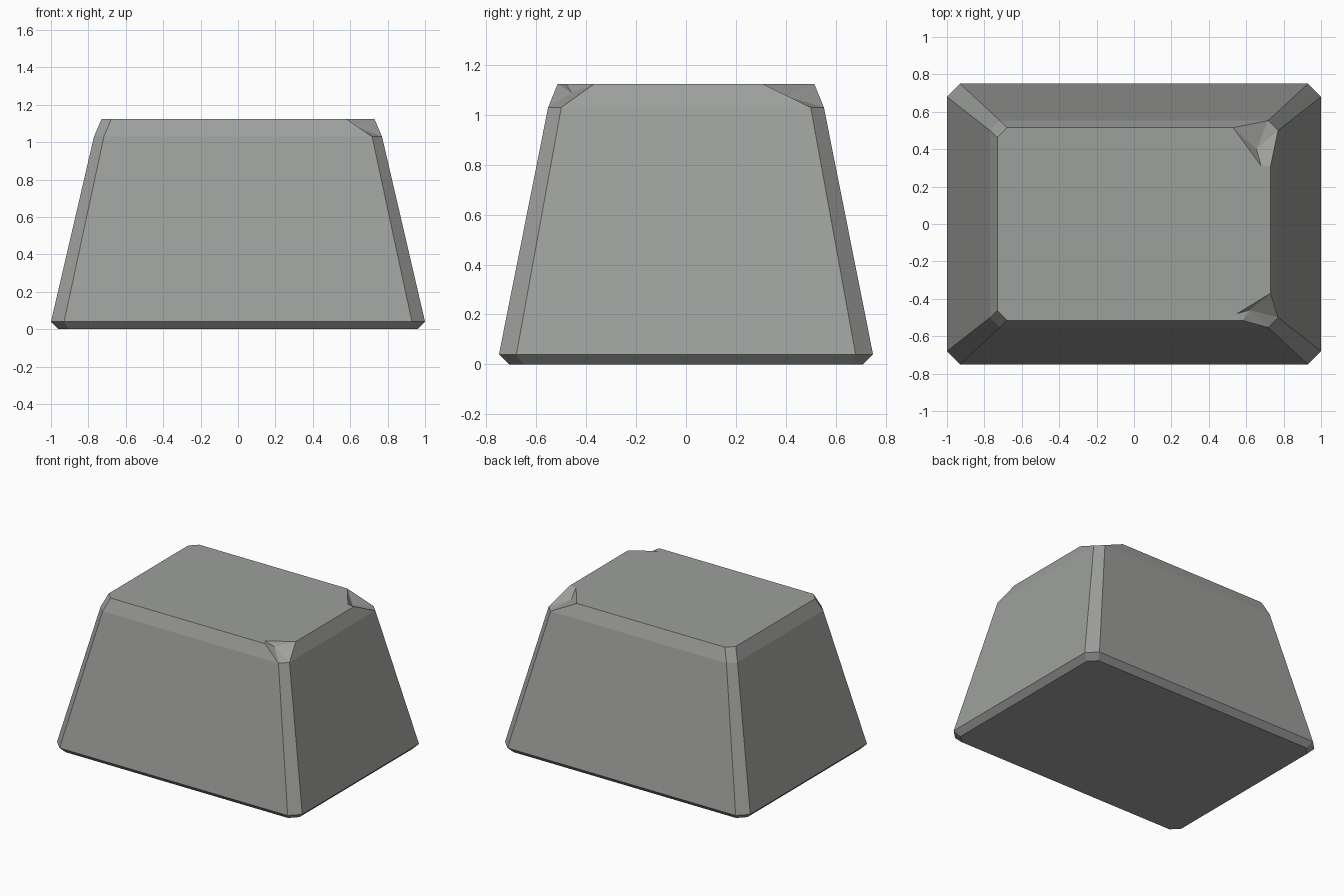
import bpy, bmesh
from mathutils import Vector

if "Cube" in bpy.data.objects:
    bpy.data.objects.remove(bpy.data.objects["Cube"])

stone = bpy.data.materials.new("stone grey")
stone.diffuse_color = (0.34, 0.35, 0.335, 1)
stone.use_nodes = True
stone.node_tree.nodes["Principled BSDF"].inputs["Base Color"].default_value = stone.diffuse_color


def ring(hx, hy, c, z):
    """Counter-clockwise chamfered rectangle, starting on the front edge at the left."""
    return [Vector(p + (z,)) for p in (
        (-hx + c, -hy), (hx - c, -hy), (hx, -hy + c), (hx, hy - c),
        (hx - c, hy), (-hx + c, hy), (-hx, hy - c), (-hx, -hy + c))]


# Bottom, foot edge, shoulder and top outlines
H = 1.123
rings = [ring(0.96, 0.71, 0.055, 0), ring(1.0, 0.75, 0.07, 0.04),
         ring(0.77, 0.553, 0.053, 1.03), ring(0.73, 0.515, 0.052, H)]

# Two broken top corners: first ring index, edge ends, inner top point, pit point
chips = {
    1: ((0.58, -0.515, H), (0.73, -0.37, H), (0.55, -0.48, H), (0.62, -0.46, 1.09)),
    3: ((0.73, 0.31, H), (0.53, 0.515, H), (0.68, 0.31, H), (0.655, 0.40, 1.075)),
}
for i, (a, b, _, _) in chips.items():
    rings[3][i], rings[3][i + 1] = Vector(a), Vector(b)

bm = bmesh.new()
vs = [[bm.verts.new(p) for p in r] for r in rings]
top = list(vs[3])

# Sides, with the broken corners left open
for level in range(3):
    lo, hi = vs[level], vs[level + 1]
    for i in range(8):
        if level == 2 and i in chips:
            continue
        j = (i + 1) % 8
        bm.faces.new((lo[i], lo[j], hi[j], hi[i]))

# Chip facets fan around the pit point
for i, (_, _, inner, pit) in chips.items():
    n, p = bm.verts.new(inner), bm.verts.new(pit)
    a, b = vs[3][i], vs[3][i + 1]
    loop = [vs[2][i], vs[2][i + 1], b, n, a]
    for k in range(5):
        bm.faces.new((loop[k], loop[(k + 1) % 5], p))
    top.insert(top.index(b), n)

# Top and bottom
bm.faces.new(top)
bm.faces.new(vs[0][::-1])
bmesh.ops.recalc_face_normals(bm, faces=bm.faces)

mesh = bpy.data.meshes.new("stone_block")
bm.to_mesh(mesh)
bm.free()
mesh.materials.append(stone)
bpy.context.collection.objects.link(bpy.data.objects.new("stone_block", mesh))
